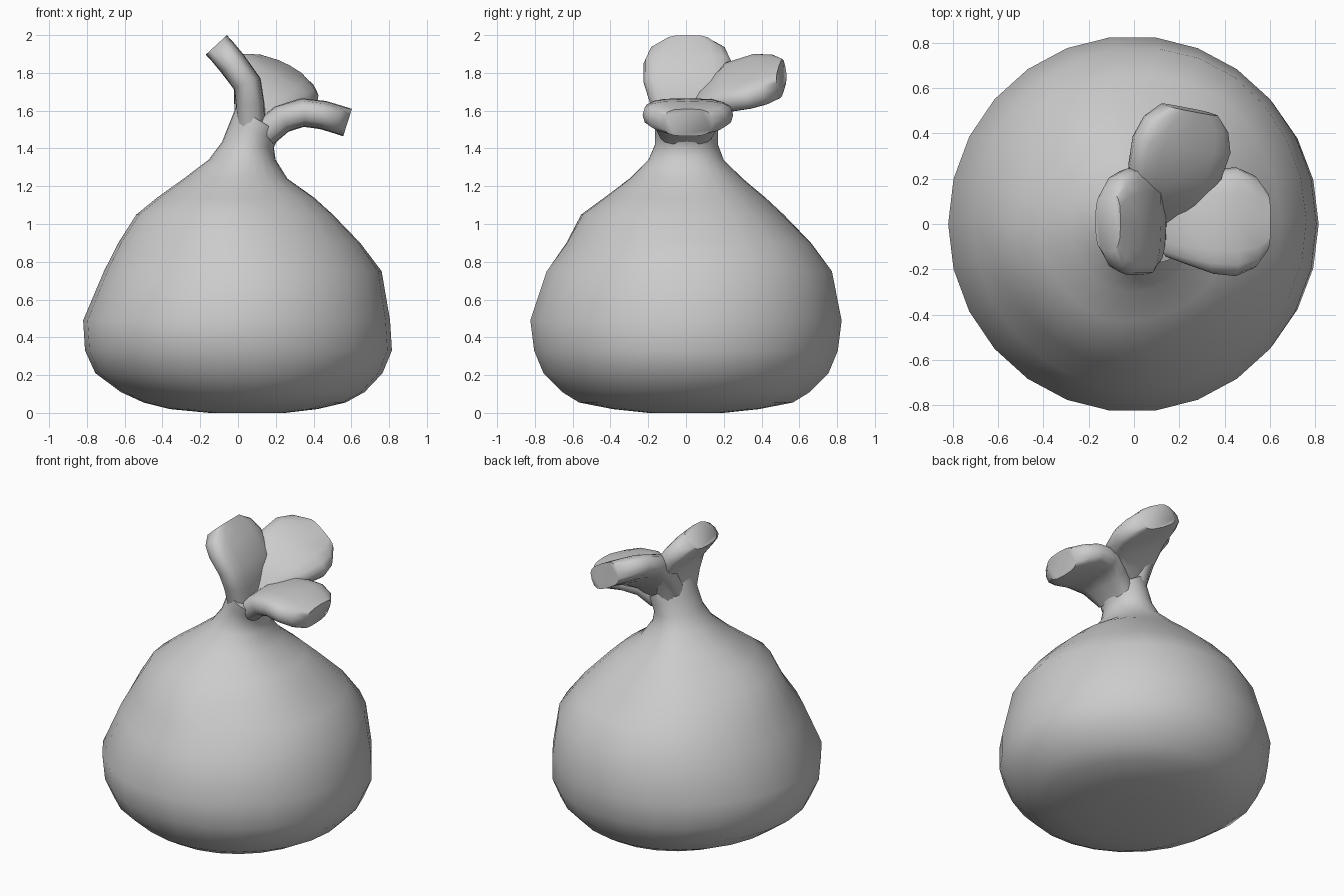
import bpy, bmesh, math
from mathutils import Vector

if "Cube" in bpy.data.objects:
    bpy.data.objects.remove(bpy.data.objects["Cube"])


def loft(name, rings, angle=50):
    """Skin a list of equal-length point rings and cap both ends."""
    bm = bmesh.new()
    loops = [[bm.verts.new(p) for p in ring] for ring in rings]
    n = len(loops[0])
    for a, b in zip(loops, loops[1:]):
        for i in range(n):
            j = (i + 1) % n
            bm.faces.new((a[i], a[j], b[j], b[i]))
    bm.faces.new(loops[0][::-1])
    bm.faces.new(loops[-1])
    bmesh.ops.recalc_face_normals(bm, faces=bm.faces)
    mesh = bpy.data.meshes.new(name)
    bm.to_mesh(mesh)
    bm.free()
    ob = bpy.data.objects.new(name, mesh)
    bpy.context.collection.objects.link(ob)
    bpy.ops.object.select_all(action='DESELECT')
    ob.select_set(True)
    bpy.context.view_layer.objects.active = ob
    bpy.ops.object.shade_smooth_by_angle(angle=math.radians(angle))
    return ob


# Sack body: z, x min, x max, y min, y max, tilt, fold depth
profile = [
    (0.00, -0.15, 0.25, -0.20, 0.20, 0, 0),
    (0.02, -0.36, 0.42, -0.39, 0.39, 0, 0),
    (0.055, -0.50, 0.57, -0.57, 0.57, 0, 0),
    (0.11, -0.62, 0.67, -0.66, 0.66, 0, 0),
    (0.21, -0.755, 0.765, -0.76, 0.76, 0, 0),
    (0.33, -0.81, 0.815, -0.81, 0.81, 0, 0),
    (0.49, -0.82, 0.805, -0.83, 0.83, 0, 0),
    (0.75, -0.71, 0.76, -0.74, 0.78, 0, 0.004),
    (0.90, -0.63, 0.65, -0.63, 0.67, 0, 0.012),
    (1.05, -0.53, 0.51, -0.55, 0.52, 0, 0.018),
    (1.14, -0.42, 0.41, -0.43, 0.42, 0, 0.018),
    (1.24, -0.285, 0.265, -0.30, 0.30, 0, 0.012),
    (1.34, -0.155, 0.20, -0.20, 0.20, 0, 0.004),
    (1.42, -0.085, 0.19, -0.165, 0.17, -0.1, 0),
    (1.49, -0.045, 0.21, -0.165, 0.17, -0.35, 0),
    (1.55, -0.01, 0.23, -0.17, 0.17, -0.6, 0),
]
SEG = 26
rings = []
for z, x0, x1, y0, y1, tilt, fold in profile:
    ring = []
    for i in range(SEG):
        a = 2 * math.pi * i / SEG
        f = 1 + fold * math.sin(5 * a + 4 * z)
        dx = (x1 - x0) / 2 * math.cos(a) * f
        dy = (y1 - y0) / 2 * math.sin(a) * f
        ring.append(((x0 + x1) / 2 + dx, (y0 + y1) / 2 + dy, z + tilt * dx))
    rings.append(ring)
loft("sack_body", rings)


# Gathered cloth lobes above the tied neck
def lobe(name, spine, widths, across, thick=0.076, n=16):
    pts = [Vector(p) for p in spine]
    across = Vector(across).normalized()
    rings = []
    for k, p in enumerate(pts):
        tangent = pts[min(k + 1, len(pts) - 1)] - pts[max(k - 1, 0)]
        side = (across - across.project(tangent)).normalized()
        up = tangent.cross(side).normalized()
        ring = []
        for i in range(n):
            a = 2 * math.pi * i / n
            c, s = math.cos(a), math.sin(a)
            u = math.copysign(abs(c) ** 0.65, c) * widths[k]
            v = math.copysign(abs(s) ** 0.65, s) * thick
            ring.append(p + side * u + up * v)
        rings.append(ring)
    return loft(name, rings)


lobe("left_lobe",
     [(0.07, 0, 1.50), (0.065, 0, 1.63), (0.05, 0.01, 1.74),
      (-0.03, 0.01, 1.85), (-0.08, 0.01, 1.91), (-0.115, 0.01, 1.948)],
     [0.15, 0.19, 0.235, 0.235, 0.205, 0.13], (0, 1, 0))
lobe("right_lobe",
     [(0.14, 0, 1.48), (0.23, 0, 1.555), (0.34, 0.01, 1.59),
      (0.45, 0.01, 1.577), (0.53, 0.01, 1.553), (0.58, 0.01, 1.537)],
     [0.14, 0.18, 0.23, 0.24, 0.205, 0.13], (0, 1, 0))
lobe("back_lobe",
     [(0.11, 0.05, 1.52), (0.14, 0.13, 1.645), (0.18, 0.23, 1.725),
      (0.21, 0.35, 1.755), (0.23, 0.44, 1.765), (0.245, 0.505, 1.77)],
     [0.13, 0.17, 0.225, 0.24, 0.205, 0.13], (0.86, -0.12, -0.48))
